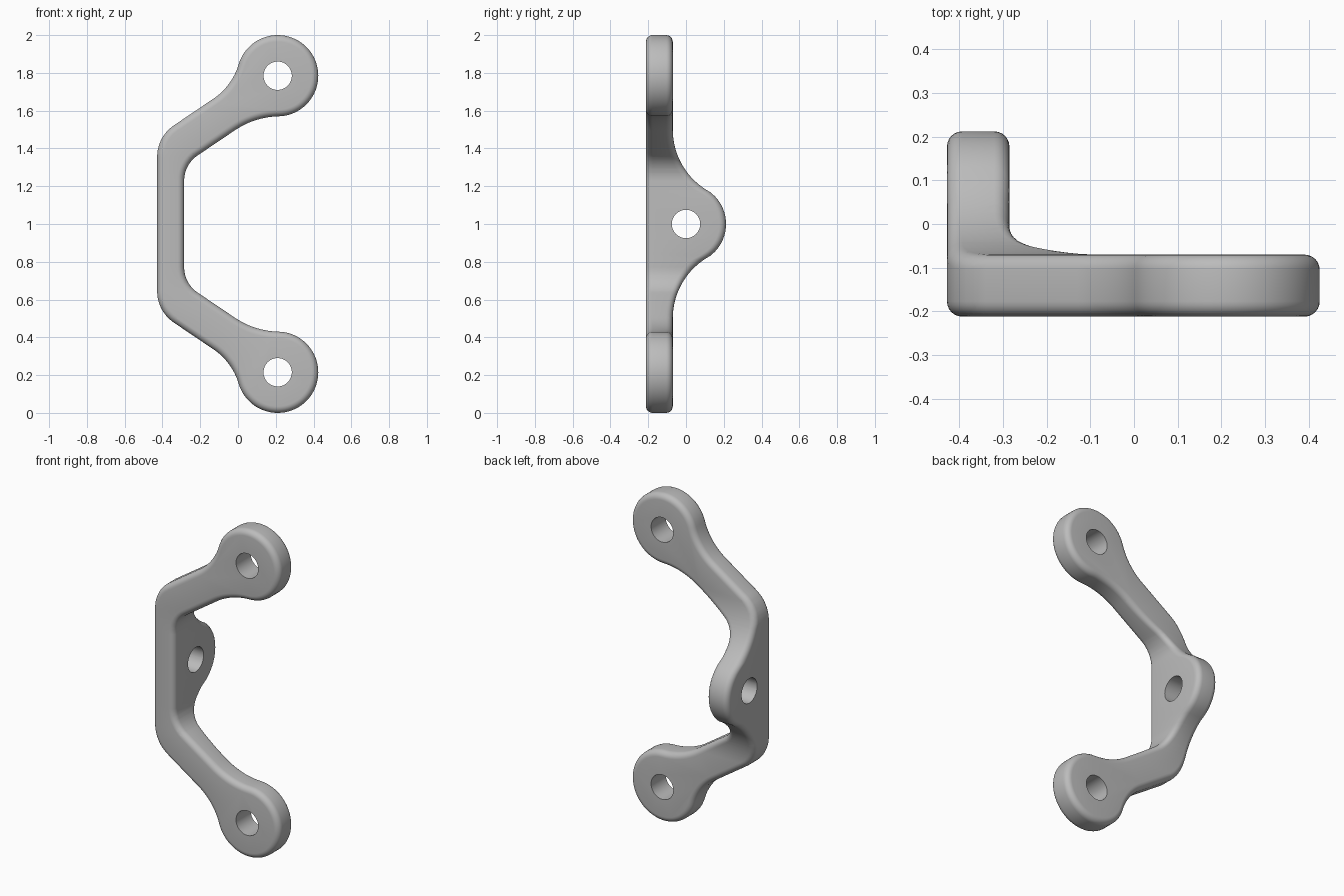
import bpy, bmesh
from math import atan2, cos, sin, sqrt, pi, radians
from mathutils import Vector

cube = bpy.data.objects.get("Cube")
if cube:
    bpy.data.objects.remove(cube)

ROUND = 0.035                    # edge rounding
FRONT, BACK = -0.212, -0.07      # plate faces
EYE, EYE_R, HOLE_R = Vector((0.21, 0.785)), 0.215, 0.075
LUG_R, FLARE_R, FLARE_END = 0.212, 0.376, 0.5

steel = bpy.data.materials.new("grey_metal")
steel.use_nodes = True
grey = (0.5, 0.5, 0.5, 1)
steel.diffuse_color = grey
steel.node_tree.nodes["Principled BSDF"].inputs["Base Color"].default_value = grey


def arc(center, radius, start, end, count, side=1):
    """Points on an arc, each with its outward normal."""
    out = []
    for i in range(count + 1):
        a = start + (end - start) * i / count
        d = Vector((cos(a), sin(a)))
        out.append((center + d * radius, d * side))
    return out


def blend(point, normal, radius):
    """Concave arc from a straight arm edge to the round eye."""
    along = Vector((abs(normal.y), abs(normal.x)))
    rel = EYE - point
    s = rel.dot(along) - sqrt((radius + EYE_R) ** 2 - (radius - rel.dot(normal)) ** 2)
    c = point + along * s + normal * radius
    to_eye = EYE - c
    a0, a1 = atan2(-normal.y, -normal.x), atan2(to_eye.y, to_eye.x)
    return arc(c, radius, a0, a1, 12, -1), atan2(-to_eye.y, -to_eye.x)


def back_surface(h):
    """Depth of the back face and its slope at a height from the middle."""
    h = abs(h)
    cy = BACK + FLARE_R
    if h >= FLARE_END:
        return BACK, 0
    if h < LUG_R * FLARE_END / (LUG_R + FLARE_R):
        y = sqrt(LUG_R ** 2 - h ** 2)
        return y, h / y
    drop = sqrt(FLARE_R ** 2 - (h - FLARE_END) ** 2)
    return cy - drop, (FLARE_END - h) / drop


# Upper half of the outline: outer corner, blend, eye, blend, inner corner
tilt = radians(124)
outer = arc(Vector((-0.228, 0.356)), 0.2, pi, tilt, 12)
inner = arc(Vector((-0.125, 0.23)), 0.16, pi, tilt, 12, -1)
outer_blend, eye_start = blend(*outer[-1], 0.336)
inner_blend, eye_end = blend(*inner[-1], 0.43)
eye = arc(EYE, EYE_R, eye_start, eye_end, 48)
half = outer + outer_blend + eye[1:-1] + inner_blend[::-1] + inner[::-1]
flip = lambda v: Vector((v.x, -v.y))
outline = half + [(flip(p), flip(n)) for p, n in reversed(half)]

# Rounded plate as stacked loops of the outline
STEPS = 6
levels = []
for i in range(STEPS + 1):
    a = i / STEPS * pi / 2
    levels.append((ROUND * (1 - sin(a)), FRONT + ROUND * (1 - cos(a))))
levels += [(inset, BACK - (y - FRONT)) for inset, y in reversed(levels)]

bm = bmesh.new()
rings = []
for inset, y in levels:
    flat = [p - n * inset for p, n in outline]
    rings.append([bm.verts.new((q.x, y, q.y)) for q in flat])
count = len(outline)
for low, high in zip(rings, rings[1:]):
    for i in range(count):
        j = (i + 1) % count
        bm.faces.new((low[i], low[j], high[j], high[i]))
bm.faces.new(rings[0])
bm.faces.new(rings[-1])

# Slice the middle, then push the back out into the flared lug
SLICES = 48
for i in range(SLICES + 1):
    h = FLARE_END * (2 * i / SLICES - 1)
    bmesh.ops.bisect_plane(bm, geom=bm.verts[:] + bm.edges[:] + bm.faces[:],
                           dist=1e-5, plane_co=(0, 0, h), plane_no=(0, 0, 1))
for v in bm.verts:
    depth = BACK - v.co.y
    if depth < ROUND + 1e-4:
        y, slope = back_surface(v.co.z)
        v.co.y = y - depth * sqrt(1 + slope ** 2)
    v.co.z += 1
bmesh.ops.recalc_face_normals(bm, faces=bm.faces[:])
mesh = bpy.data.meshes.new("bracket")
bm.to_mesh(mesh)
bm.free()
mesh.materials.append(steel)
bracket = bpy.data.objects.new("bracket", mesh)
bpy.context.collection.objects.link(bracket)

# Drill the two eye holes and the lug hole
drills = [((EYE.x, -0.14, 1 + EYE.y), (pi / 2, 0, 0)),
          ((EYE.x, -0.14, 1 - EYE.y), (pi / 2, 0, 0)),
          ((-0.36, 0, 1), (0, pi / 2, 0))]
for loc, rot in drills:
    bpy.ops.mesh.primitive_cylinder_add(vertices=48, radius=HOLE_R, depth=0.4,
                                        location=loc, rotation=rot)
    cutter = bpy.context.object
    cutter.name = "hole_cutter"
    cutter.hide_render = True
    cutter.data.materials.append(steel)
    cut = bracket.modifiers.new("hole", "BOOLEAN")
    cut.operation, cut.solver, cut.object = "DIFFERENCE", "EXACT", cutter
    bpy.context.view_layer.objects.active = bracket
    bpy.ops.object.modifier_apply(modifier=cut.name)
    bpy.data.objects.remove(cutter)

bpy.ops.object.select_all(action="DESELECT")
bracket.select_set(True)
bpy.context.view_layer.objects.active = bracket
bpy.ops.object.shade_smooth_by_angle(angle=radians(35))
